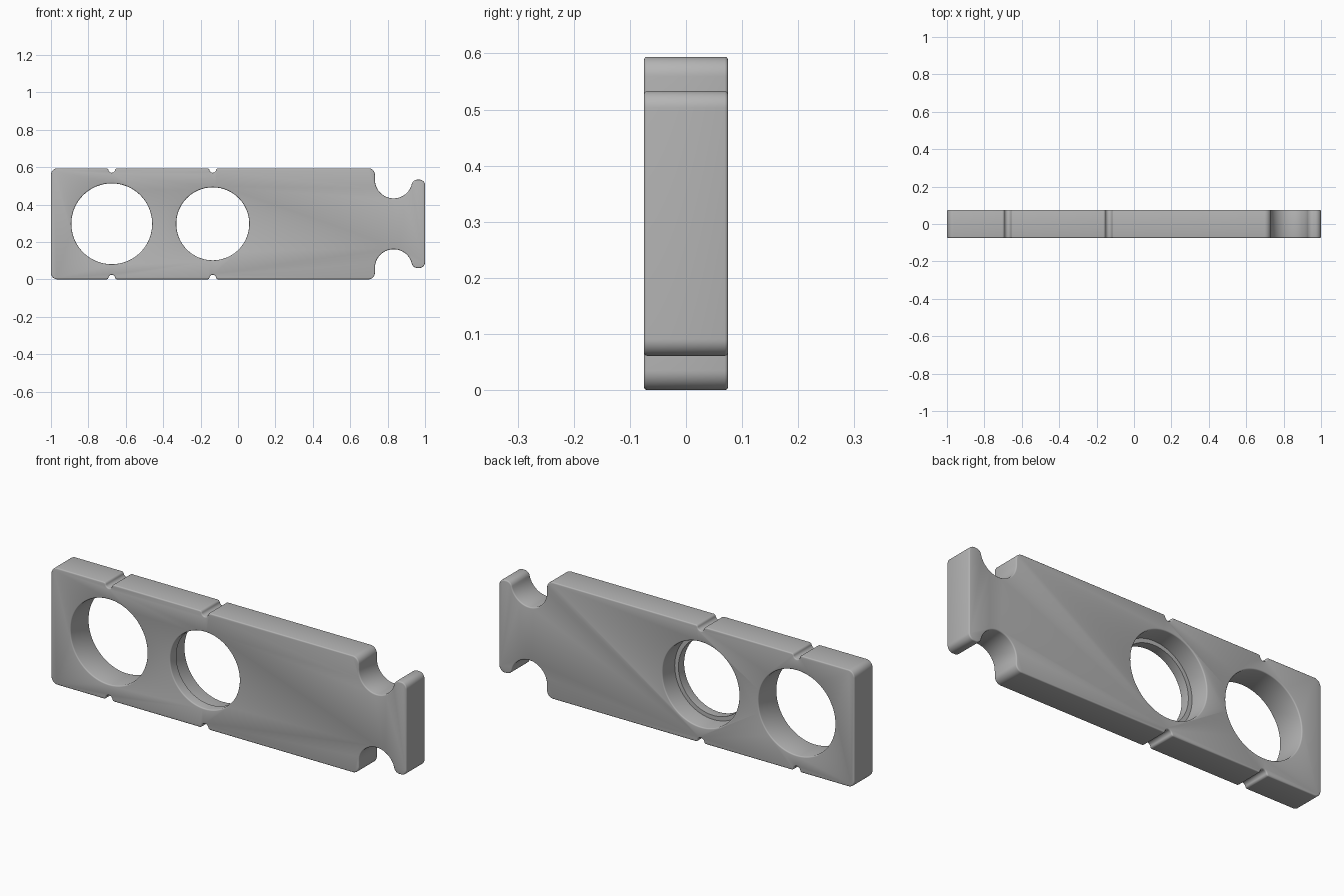
import bpy, bmesh
from math import radians, degrees, atan2, cos, sin, pi, sqrt

if "Cube" in bpy.data.objects:
    bpy.data.objects.remove(bpy.data.objects["Cube"], do_unlink=True)

HEIGHT, HALF_DEPTH, EDGE = 0.594, 0.075, 0.006
HOLE_X = (-0.675, -0.135)

grey = bpy.data.materials.new("plain_grey")
grey.use_nodes = True
COLOUR = (0.46, 0.46, 0.46, 1)
grey.diffuse_color = COLOUR
grey.node_tree.nodes["Principled BSDF"].inputs["Base Color"].default_value = COLOUR


def arc(cx, cz, r, start, end, steps=10):
    angles = [radians(start + (end - start) * i / steps) for i in range(steps + 1)]
    return [(cx + r * cos(a), cz + r * sin(a)) for a in angles]


def notch(x, r=0.018, fillet=0.012):
    """Small round groove with softened lips in the top edge."""
    sink = fillet / 2
    reach = sqrt((r + fillet) ** 2 - sink ** 2)
    tilt = degrees(atan2(sink, reach))
    low, mid = HEIGHT - fillet, HEIGHT - sink
    return (arc(x - reach, low, fillet, 90, tilt, 6)
            + arc(x, mid, r, 180 + tilt, 360 - tilt, 16)[1:-1]
            + arc(x + reach, low, fillet, 180 - tilt, 90, 6))


def make_object(name, bm):
    bmesh.ops.recalc_face_normals(bm, faces=bm.faces)
    mesh = bpy.data.meshes.new(name)
    bm.to_mesh(mesh)
    bm.free()
    mesh.materials.append(grey)
    obj = bpy.data.objects.new(name, mesh)
    bpy.context.collection.objects.link(obj)
    return obj


# Upper half of the outline, left to right; the lower half mirrors it
CORNER, WAIST, TAB_R, TAB_TOP = 0.035, 0.1, 0.03, 0.533
waist_x = 0.832
tab_x = waist_x + sqrt((WAIST + TAB_R) ** 2 - TAB_R ** 2)
lean = degrees(atan2(TAB_R, tab_x - waist_x))
upper = arc(-1 + CORNER, HEIGHT - CORNER, CORNER, 180, 90)
for x in HOLE_X:
    upper += notch(x)
upper += arc(waist_x - WAIST - CORNER, HEIGHT - CORNER, CORNER, 90, 0)
upper += arc(waist_x, TAB_TOP, WAIST, 180, 360 - lean, 32)
upper += arc(tab_x, TAB_TOP - TAB_R, TAB_R, 180 - lean, 90)[1:]
upper += arc(1 - TAB_R, TAB_TOP - TAB_R, TAB_R, 90, 0)
outline = upper + [(x, HEIGHT - z) for x, z in reversed(upper)]

# Plate body
bm = bmesh.new()
face = bm.faces.new([bm.verts.new((x, -HALF_DEPTH, z)) for x, z in outline])
made = bmesh.ops.extrude_face_region(bm, geom=[face])["geom"]
bmesh.ops.translate(bm, vec=(0, 2 * HALF_DEPTH, 0),
                    verts=[v for v in made if isinstance(v, bmesh.types.BMVert)])
bmesh.ops.remove_doubles(bm, verts=bm.verts, dist=0.0002)
plate = make_object("plate", bm)
bevel = plate.modifiers.new("soft_rim", "BEVEL")
bevel.width, bevel.segments = EDGE, 3
bevel.limit_method, bevel.angle_limit = "ANGLE", radians(50)


def bore_cutter(name, x, front_r, back_r, step_y):
    """Turned cutter whose ends flare to round the rim of the hole."""
    def flare(r, side):
        return [(r + EDGE * (1 - sin(a)), side * (HALF_DEPTH - EDGE + EDGE * cos(a)))
                for a in (0, pi / 6, pi / 3, pi / 2)]
    over = 0.02
    profile = [(front_r + EDGE, -HALF_DEPTH - over)] + flare(front_r, -1)
    if back_r != front_r:
        profile += [(front_r, step_y), (back_r, step_y)]
    profile += flare(back_r, 1)[::-1] + [(back_r + EDGE, HALF_DEPTH + over)]
    bm = bmesh.new()
    count = 96
    rings = [[bm.verts.new((x + r * cos(2 * pi * i / count), y,
                            HEIGHT / 2 + r * sin(2 * pi * i / count)))
              for i in range(count)] for r, y in profile]
    for a, b in zip(rings, rings[1:]):
        for i in range(count):
            j = (i + 1) % count
            bm.faces.new((a[i], a[j], b[j], b[i]))
    bm.faces.new(rings[0])
    bm.faces.new(rings[-1])
    return make_object(name, bm)


# Plain hole at the end, and a hole stepped wider towards the back
for cutter in (bore_cutter("plain_hole_cutter", HOLE_X[0], 0.216, 0.216, 0),
               bore_cutter("stepped_hole_cutter", HOLE_X[1], 0.195, 0.216, -0.025)):
    cutter.hide_render = True
    cutter.hide_viewport = True
    cut = plate.modifiers.new(cutter.name, "BOOLEAN")
    cut.operation, cut.solver, cut.object = "DIFFERENCE", "EXACT", cutter

# Apply the cuts, then shade smooth with crisp edges
bpy.context.view_layer.objects.active = plate
plate.select_set(True)
for mod in list(plate.modifiers):
    bpy.ops.object.modifier_apply(modifier=mod.name)
bpy.ops.object.shade_smooth_by_angle(angle=radians(35))
